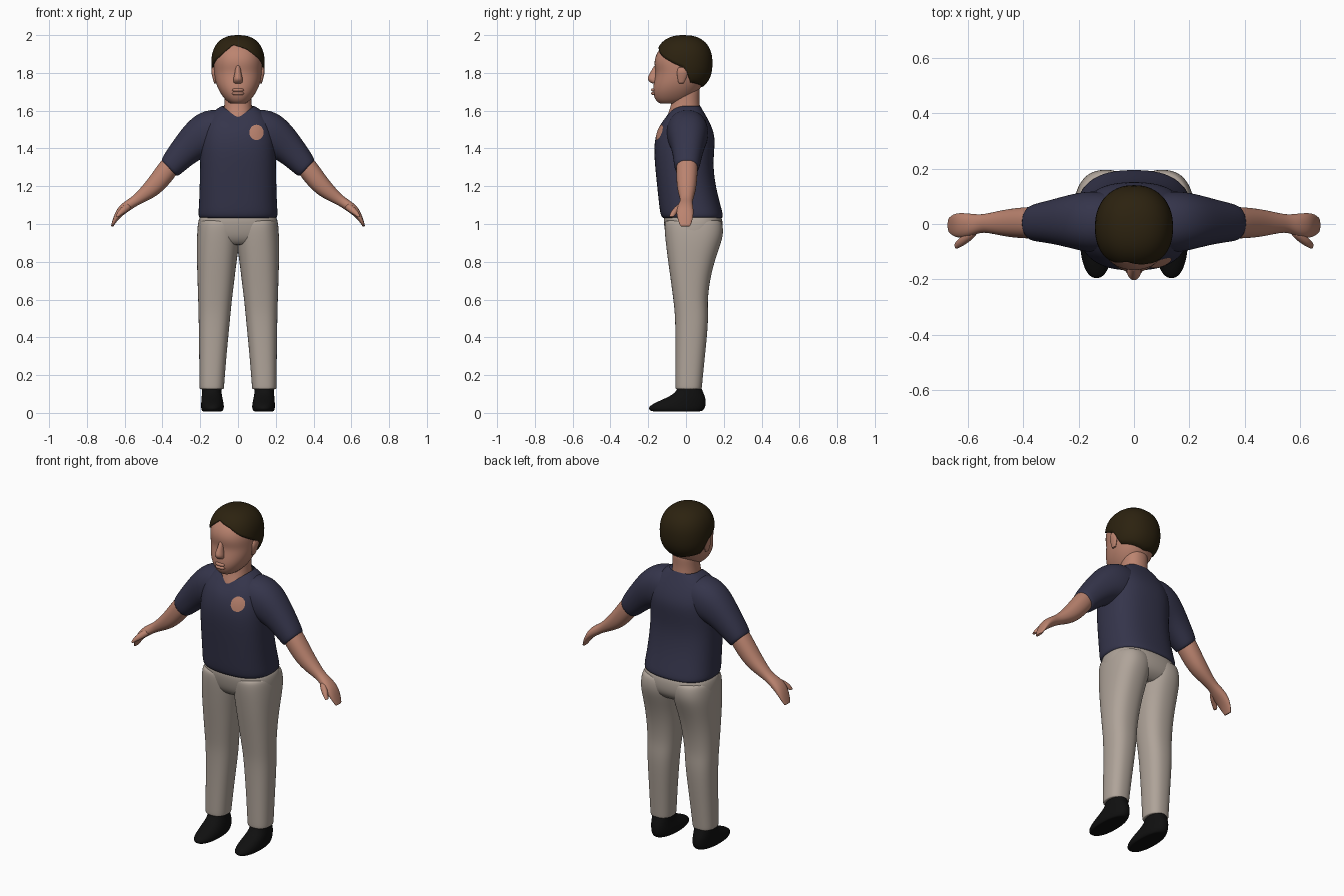
import bpy, bmesh
from math import sin, cos, asin, pi, radians, degrees
from mathutils import Vector
from mathutils.bvhtree import BVHTree

if "Cube" in bpy.data.objects:
    bpy.data.objects.remove(bpy.data.objects["Cube"])


def material(name, rgb):
    m = bpy.data.materials.new(name)
    m.use_nodes = True
    m.diffuse_color = (*rgb, 1)
    bsdf = m.node_tree.nodes["Principled BSDF"]
    bsdf.inputs["Base Color"].default_value = (*rgb, 1)
    bsdf.inputs["Roughness"].default_value = 0.8
    return m


SKIN = material("skin", (0.50, 0.23, 0.16))
SHIRT = material("navy cloth", (0.035, 0.035, 0.07))
PANTS = material("beige cloth", (0.43, 0.37, 0.32))
HAIR = material("dark brown hair", (0.025, 0.016, 0.005))
SHOE = material("black leather", (0.005, 0.005, 0.005))

SIDES = 24


def spow(v, e):
    return abs(v) ** e * (1 if v >= 0 else -1)


def finish(name, bm, mat, mirror=False, subsurf=2):
    bmesh.ops.recalc_face_normals(bm, faces=bm.faces)
    for f in bm.faces:
        f.smooth = True
    mesh = bpy.data.meshes.new(name)
    bm.to_mesh(mesh)
    bm.free()
    mesh.materials.append(mat)
    ob = bpy.data.objects.new(name, mesh)
    bpy.context.collection.objects.link(ob)
    if mirror:
        ob.modifiers.new("Mirror", "MIRROR").use_mirror_merge = False
    if subsurf:
        s = ob.modifiers.new("Smooth", "SUBSURF")
        s.levels = s.render_levels = subsurf
    return ob


def loft(rings, power=2.2, shape=None, caps=(True, True)):
    """Skin rounded rings, each (xa, za, xb, zb, y_front, y_back)."""
    bm = bmesh.new()
    rows = []

    def add_ring(i, ring, scale):
        xa, za, xb, zb, y0, y1 = ring
        row = []
        for k in range(SIDES):
            a = 2 * pi * k / SIDES
            u = spow(cos(a), 2 / power) * scale / 2
            v = spow(sin(a), 2 / power) * scale / 2
            p = Vector(((xa + xb) / 2 + (xb - xa) * u, (y0 + y1) / 2 + (y1 - y0) * v,
                        (za + zb) / 2 + (zb - za) * u))
            if shape:
                shape(i, p)
            row.append(bm.verts.new(p))
        rows.append(row)

    if caps[0]:
        add_ring(0, rings[0], 0.85)
    for i, r in enumerate(rings):
        add_ring(i, r, 1.01)
    if caps[1]:
        add_ring(len(rings) - 1, rings[-1], 0.85)
    for lo, hi in zip(rows, rows[1:]):
        for k in range(SIDES):
            j = (k + 1) % SIDES
            bm.faces.new((lo[k], lo[j], hi[j], hi[k]))
    if caps[0]:
        bm.faces.new(rows[0])
    if caps[1]:
        bm.faces.new(rows[-1])
    return bm


def level(z, x0, x1, y0, y1):
    return (x0, z, x1, z, y0, y1)


def stack(rows):
    """Centred level rings from (z, half_width, y_front, y_back)."""
    return [level(z, -w, w, a, b) for z, w, a, b in rows]


# Shirt body with a V neck that dips at the front
torso = stack([(1.03, .212, -.13, .2), (1.08, .207, -.14, .188), (1.18, .203, -.15, .16),
               (1.3, .2, -.163, .142), (1.4, .2, -.17, .15), (1.47, .195, -.16, .153),
               (1.54, .18, -.135, .125), (1.6, .13, -.085, .09), (1.625, .085, -.07, .075)])
DIP = {6: (.03, .01), 7: (.055, .035), 8: (.065, .04)}


def v_neck(i, p):
    if i in DIP and p.y < 0:
        k = max(0, 1 - abs(p.x) / .085)
        p.z -= DIP[i][0] * k
        p.y -= DIP[i][1] * k


shirt = finish("shirt_body", loft(torso, 2.5, v_neck, (True, False)), SHIRT)

# Sleeves
finish("sleeves", loft([(.06, 1.6, .06, 1.38, -.1, .11), (.15, 1.61, .15, 1.36, -.105, .12),
                        (.245, 1.57, .19, 1.35, -.09, .11), (.33, 1.46, .25, 1.31, -.07, .088),
                        (.41, 1.34, .32, 1.25, -.062, .07)], 2.2), SHIRT, True)

# Bare arms and hands
finish("arms", loft([(.385, 1.36, .315, 1.28, -.05, .06), (.415, 1.325, .34, 1.24, -.053, .062),
                     (.485, 1.225, .41, 1.16, -.048, .055), (.53, 1.175, .485, 1.12, -.035, .042),
                     (.565, 1.14, .54, 1.095, -.028, .033), (.6, 1.12, .575, 1.07, -.045, .037),
                     (.64, 1.085, .605, 1.05, -.052, .04), (.66, 1.035, .638, 1.02, -.045, .037),
                     (.673, .99, .661, .985, -.03, .022)], 2.2), SKIN, True)
finish("thumbs", loft([(.585, 1.11, .565, 1.085, -.045, -.005), (.61, 1.095, .585, 1.065, -.065, -.025),
                       (.635, 1.07, .612, 1.05, -.082, -.048),
                       (.648, 1.04, .634, 1.035, -.09, -.065)], 2), SKIN, True)

# Trousers: seat and two legs
finish("trouser_seat", loft(stack([(.89, .19, -.07, .14), (.92, .212, -.098, .182),
                                   (.97, .216, -.113, .198), (1.045, .207, -.122, .19)]), 2.5),
       PANTS)
finish("trouser_legs", loft([level(.125, .075, .203, -.055, .083), level(.14, .074, .204, -.056, .084),
                             level(.3, .062, .205, -.055, .1), level(.5, .042, .208, -.056, .12),
                             level(.58, .035, .21, -.064, .112), level(.7, .02, .214, -.08, .125),
                             level(.8, .008, .217, -.094, .15), level(.88, -.004, .219, -.104, .178),
                             level(.95, -.01, .217, -.112, .2), level(1.02, -.01, .207, -.115, .19)],
                            2.4), PANTS, True)

# Shoes
finish("shoes", loft([level(.008, .082, .19, -.185, .085), level(.025, .074, .196, -.203, .1),
                      level(.05, .076, .195, -.175, .106), level(.08, .083, .193, -.1, .103),
                      level(.11, .088, .19, -.05, .09), level(.15, .09, .188, -.042, .075)], 2.2),
       SHOE, True)

# Neck and head
finish("neck", loft(stack([(1.48, .08, -.12, .08), (1.56, .08, -.105, .08), (1.615, .074, -.082, .074),
                           (1.66, .07, -.075, .07), (1.72, .07, -.07, .075)])), SKIN)
finish("head", loft(stack([(1.638, .04, -.14, -.02), (1.655, .066, -.163, .02), (1.7, .099, -.177, .065),
                           (1.75, .119, -.17, .095), (1.8, .126, -.159, .115), (1.83, .128, -.165, .12),
                           (1.87, .128, -.168, .12), (1.92, .118, -.148, .11),
                           (1.965, .078, -.1, .075)])), SKIN)
finish("nose", loft(stack([(1.745, .022, -.184, -.14), (1.765, .027, -.208, -.14),
                           (1.79, .018, -.196, -.14), (1.84, .012, -.168, -.13)]), 2), SKIN)
for part, z in (("upper_lip", 1.71), ("lower_lip", 1.692)):
    finish(part, loft(stack([(z - .009, .026, -.18, -.15), (z, .034, -.187, -.15),
                             (z + .008, .024, -.18, -.15)]), 2), SKIN)
finish("ears", loft([level(1.745, .112, .127, -.04, -.012), level(1.775, .115, .135, -.045, .003),
                     level(1.805, .115, .143, -.05, .012), level(1.83, .115, .138, -.04, .005)], 2),
       SKIN, True)

# Hair: a rounded cap whose lower edge follows the hairline
HAIRLINE = [(-180, 1.725), (-104, 1.75), (-92, 1.825), (-45, 1.885), (-12, 1.95),
            (20, 1.925), (45, 1.885), (92, 1.825), (104, 1.75), (180, 1.725)]


def hairline(deg):
    for (a, za), (b, zb) in zip(HAIRLINE, HAIRLINE[1:]):
        if deg <= b:
            return za + (zb - za) * (deg - a) / (b - a)
    return HAIRLINE[-1][1]


bm = bmesh.new()
COLS, ROWS, MID, RISE, POW = 72, 14, 1.85, .15, 2.4
crown = bm.verts.new((0, -.012, MID + RISE))
strips = []
for c in range(COLS):
    a = radians(-180 + 360 * c / COLS)
    low = asin((hairline(degrees(a)) - MID) / RISE)
    dx, dy = .141 * spow(sin(a), 2 / 2.2), -.152 * spow(cos(a), 2 / 2.2)
    strip = []
    for r in range(-1, ROWS):
        s = sin(low + (pi / 2 - low) * max(r, 0) / ROWS)
        w = (1 - abs(s) ** POW) ** (1 / POW) * (.85 if r < 0 else 1)
        strip.append(bm.verts.new((dx * w, -.012 + dy * w, MID + RISE * s)))
    strips.append(strip)
for c in range(COLS):
    p, q = strips[c], strips[(c + 1) % COLS]
    for r in range(ROWS):
        bm.faces.new((p[r], q[r], q[r + 1], p[r + 1]))
    bm.faces.new((p[-1], q[-1], crown))
finish("hair", bm, HAIR, subsurf=0)

# Round chest patch laid onto the shirt front
bpy.context.view_layer.update()
tree = BVHTree.FromObject(shirt, bpy.context.evaluated_depsgraph_get())
bm = bmesh.new()
bmesh.ops.create_circle(bm, cap_ends=True, cap_tris=True, segments=20, radius=1)
bmesh.ops.subdivide_edges(bm, edges=bm.edges, cuts=2, use_grid_fill=True)
for v in bm.verts:
    x, z = .098 + .038 * v.co.x, 1.485 + .041 * v.co.y
    hit = tree.ray_cast(Vector((x, -1, z)), Vector((0, 1, 0)))[0]
    v.co = (x, (hit.y if hit else -.15) - .004, z)
finish("chest_patch", bm, SKIN, subsurf=0)
